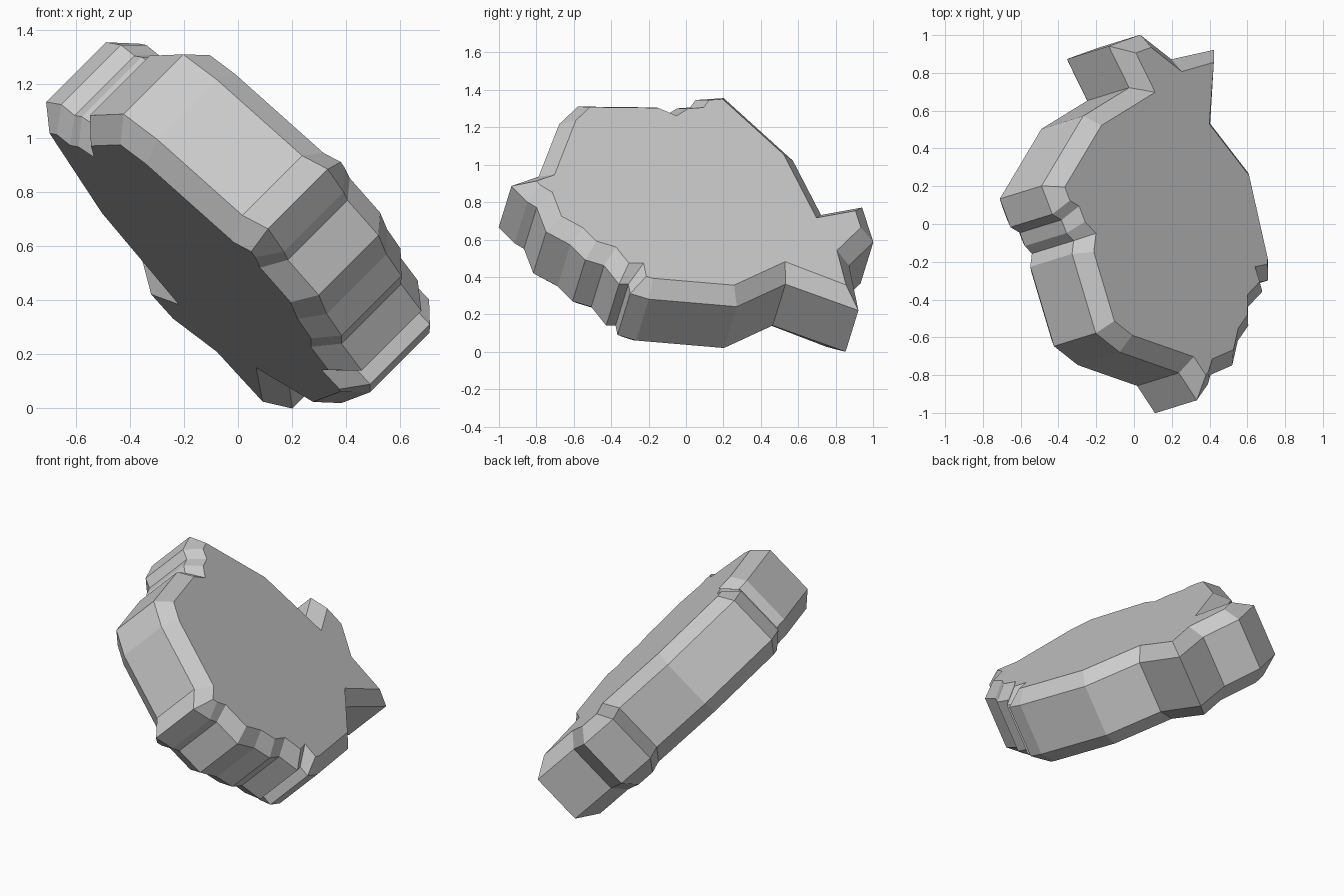
import bpy, bmesh
from mathutils import Vector

if "Cube" in bpy.data.objects:
    bpy.data.objects.remove(bpy.data.objects["Cube"])

# Tilted slab: face normal, rim depth, chamfer size
N = Vector((1, 0.31, 1)).normalized()
RIM, CH = 0.32, 0.08

# Outline of the upper rim edge as (y, z); x follows from the tilted plane
PROFILE = [
    (0.92, 0.22), (0.53, 0.36), (0.27, 0.24), (-0.2, 0.28),          # lower edge
    (-0.30, 0.31), (-0.31, 0.36), (-0.36, 0.36), (-0.44, 0.46),      # stepped edge
    (-0.54, 0.49), (-0.60, 0.55), (-0.62, 0.57), (-0.75, 0.64),
    (-0.80, 0.77), (-0.85, 0.80), (-0.935, 0.885),
    (-0.79, 0.935), (-0.68, 1.215), (-0.58, 1.31),                   # long front edge
    (-0.16, 1.305), (-0.09, 1.275), (-0.05, 1.30), (0.02, 1.305),    # upper bumps
    (0.05, 1.345), (0.20, 1.355),
    (0.57, 1.02), (0.72, 0.73),                                      # neck
    (0.94, 0.77), (1.0, 0.585), (0.87, 0.46),                        # forked tail
]
outer = [Vector((0.92 - 0.31 * y - z, y, z)) for y, z in PROFILE]
count = len(outer)


def inset(points, dist):
    """Mitred inward offset within the slab plane."""
    area = sum((points[i - 1].cross(points[i]) for i in range(count)), Vector())
    up = N if area.dot(N) > 0 else -N
    result = []
    for i, p in enumerate(points):
        a = up.cross((p - points[i - 1]).normalized())
        b = up.cross((points[(i + 1) % count] - p).normalized())
        m = (a + b).normalized()
        result.append(p + m * dist * min(1 / max(m.dot(a), 0.1), 1.6))
    return result


# Slab body: four rings give chamfer, rim, chamfer
inner = inset(outer, CH)
bm = bmesh.new()
layers = [(inner, CH), (outer, 0), (outer, -RIM), (inner, -RIM - CH)]
rings = [[bm.verts.new(p + N * h) for p in pts] for pts, h in layers]
for r0, r1 in zip(rings, rings[1:]):
    for i in range(count):
        j = (i + 1) % count
        bm.faces.new((r0[i], r0[j], r1[j], r1[i]))
bm.faces.new(rings[0])
bm.faces.new(rings[-1][::-1])
bmesh.ops.recalc_face_normals(bm, faces=bm.faces)
bmesh.ops.triangulate(bm, faces=[f for f in bm.faces if len(f.verts) > 4])

# Stand on the ground, centred
for axis in range(3):
    vals = [v.co[axis] for v in bm.verts]
    shift = min(vals) if axis == 2 else (min(vals) + max(vals)) / 2
    for v in bm.verts:
        v.co[axis] -= shift

mesh = bpy.data.meshes.new("fish_slab")
bm.to_mesh(mesh)
bm.free()
bpy.context.collection.objects.link(bpy.data.objects.new("fish_slab", mesh))
